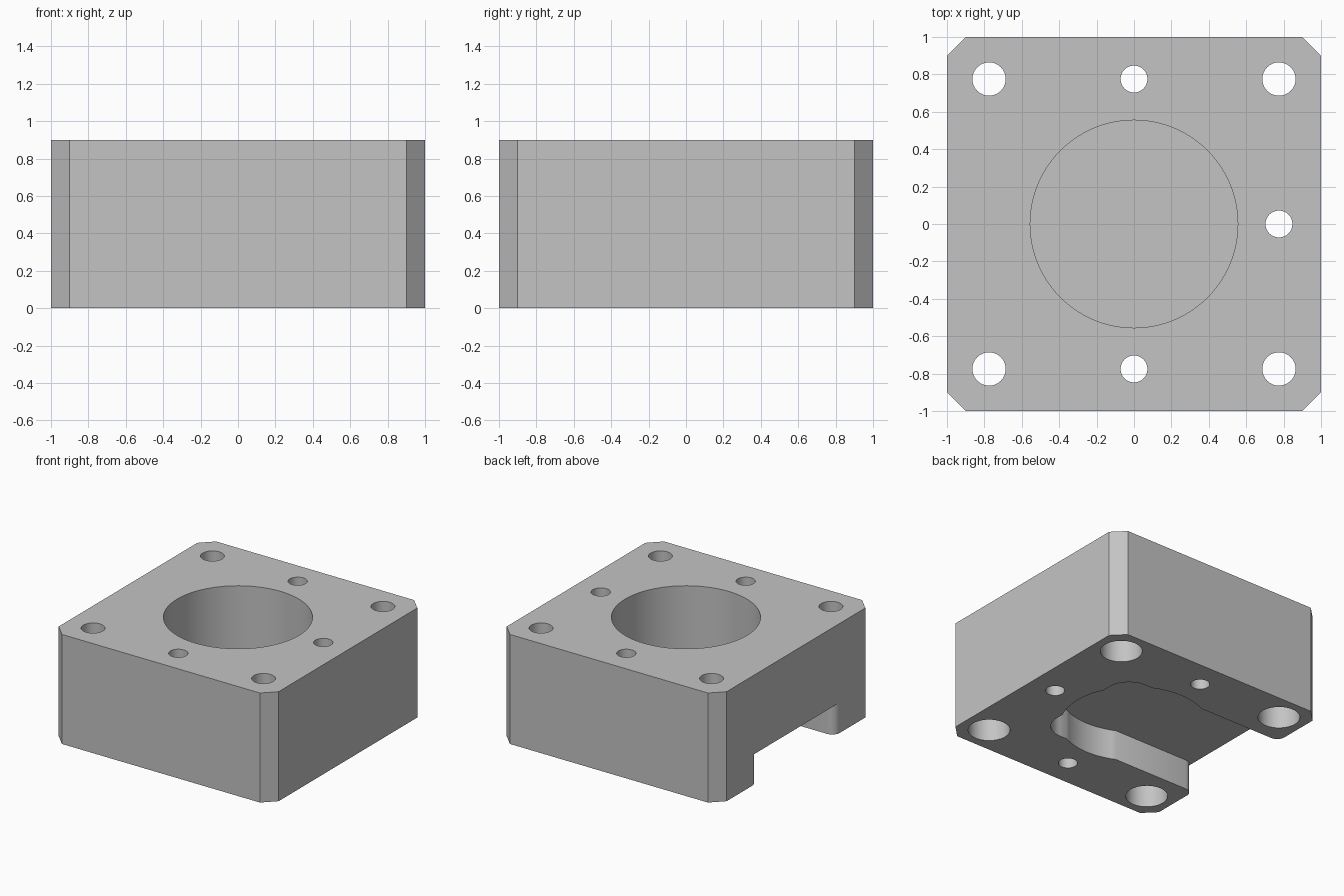
import bpy, bmesh
from math import cos, sin, radians, acos, degrees

if "Cube" in bpy.data.objects:
    bpy.data.objects.remove(bpy.data.objects["Cube"])

HEIGHT, CHAMFER = 0.9, 0.1
BORE, BORE_FLOOR = 0.555, 0.3
SLOT, SLOT_DEPTH = 0.5, 0.25
HOLE_POS = 0.775

metal = bpy.data.materials.new("plain grey metal")
metal.use_nodes = True
grey = (0.55, 0.55, 0.55, 1)
metal.diffuse_color = grey
metal.node_tree.nodes["Principled BSDF"].inputs["Base Color"].default_value = grey


def arc(cx, cy, r, start, end, steps):
    angles = [radians(start + (end - start) * i / steps) for i in range(steps + 1)]
    return [(cx + r * cos(a), cy + r * sin(a)) for a in angles]


def circle(x, y, r, sides):
    return arc(x, y, r, 0, 360, sides)[:-1]


def prism(name, outline, z0, z1):
    """Extrude a counter-clockwise outline from z0 to z1."""
    bm = bmesh.new()
    base = bm.faces.new([bm.verts.new((x, y, z0)) for x, y in outline])
    side = bmesh.ops.extrude_face_region(bm, geom=[base])
    tops = [v for v in side["geom"] if isinstance(v, bmesh.types.BMVert)]
    bmesh.ops.translate(bm, verts=tops, vec=(0, 0, z1 - z0))
    bmesh.ops.recalc_face_normals(bm, faces=bm.faces)
    mesh = bpy.data.meshes.new(name)
    bm.to_mesh(mesh)
    bm.free()
    mesh.materials.append(metal)
    obj = bpy.data.objects.new(name, mesh)
    bpy.context.collection.objects.link(obj)
    return obj


# Square block with chamfered upright corners
c = 1 - CHAMFER
quarter = [(1, c), (c, 1)]
outline = []
for turn in range(4):
    outline += quarter
    quarter = [(-y, x) for x, y in quarter]
block = prism("housing_block", outline, 0, HEIGHT)

# Blind round bore from the top
cutters = [prism("bore_cutter", circle(0, 0, BORE, 96), BORE_FLOOR, HEIGHT + 0.1)]

# Underside pocket: round recess, rounded square corners, open slot to -x
meet = degrees(acos(SLOT / BORE))
corner, lip = 0.19, 0.07
half = arc(0, 0, BORE, 0, meet, 7)
half += arc(SLOT - corner, SLOT - corner, corner, 0, 90, 16)
half += arc(0, 0, BORE, 90 - meet, 90 + meet, 14)
half += arc(lip - 1, SLOT + lip, lip, -90, -180, 10)
half += [(-1.2, SLOT + lip)]
pocket = half + [(x, -y) for x, y in reversed(half[1:])]
cutters.append(prism("pocket_cutter", pocket, -0.1, SLOT_DEPTH))

# Corner screw holes with counterbores beneath
for sx in (-1, 1):
    for sy in (-1, 1):
        x, y = sx * HOLE_POS, sy * HOLE_POS
        cutters.append(prism("screw_hole_cutter", circle(x, y, 0.089, 40), -0.1, HEIGHT + 0.1))
        cutters.append(prism("counterbore_cutter", circle(x, y, 0.158, 48), -0.1, 0.3))

# Small through holes on the three closed sides
for x, y in ((0, HOLE_POS), (0, -HOLE_POS), (HOLE_POS, 0)):
    cutters.append(prism("small_hole_cutter", circle(x, y, 0.072, 32), -0.1, HEIGHT + 0.1))

# Cut everything out of the block
bpy.ops.object.select_all(action="DESELECT")
block.select_set(True)
bpy.context.view_layer.objects.active = block
for cutter in cutters:
    cutter.hide_render = True
    cut = block.modifiers.new(cutter.name, "BOOLEAN")
    cut.operation = "DIFFERENCE"
    cut.solver = "EXACT"
    cut.object = cutter
    bpy.ops.object.modifier_apply(modifier=cut.name)
    bpy.data.objects.remove(cutter)

bpy.ops.object.shade_smooth_by_angle(angle=radians(25))
